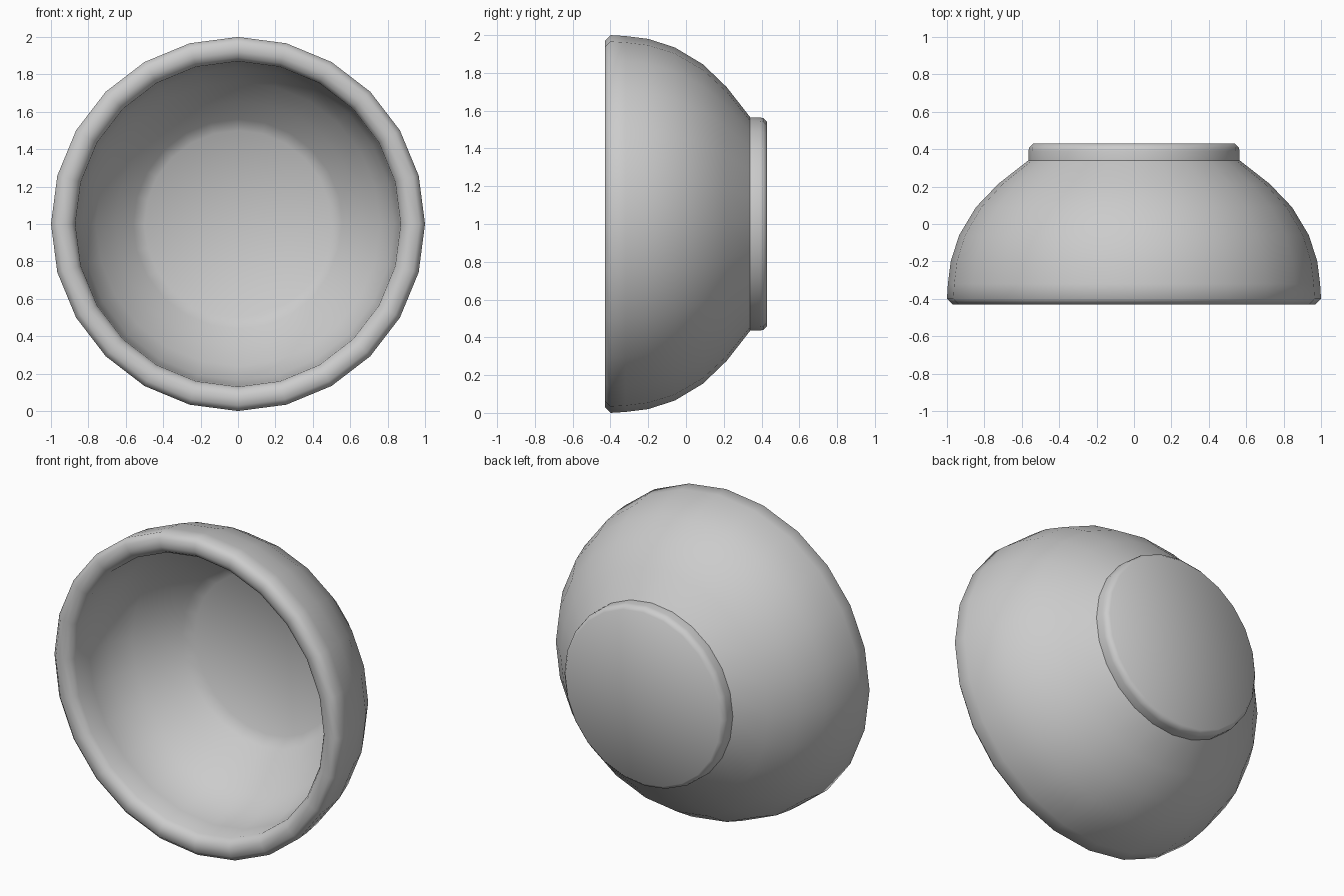
import bpy, bmesh, math

if "Cube" in bpy.data.objects:
    bpy.data.objects.remove(bpy.data.objects["Cube"])

SEGMENTS = 24

# Lathe profile as (radius, y): inner floor, inner wall, rolled rim, outer wall, foot
PROFILE = [
    (0.0, 0.285), (0.50, 0.285), (0.56, 0.24), (0.655, 0.14), (0.76, 0.03), (0.835, -0.10),
    (0.865, -0.25), (0.87, -0.385),
    (0.89, -0.415), (0.92, -0.43), (0.97, -0.43), (1.0, -0.40),
    (0.995, -0.32), (0.98, -0.20), (0.935, -0.06), (0.845, 0.09), (0.725, 0.215),
    (0.565, 0.34),
    (0.565, 0.39), (0.56, 0.41), (0.54, 0.43), (0.0, 0.43),
]


def lathe(name, profile, segments, height):
    """Spin a profile around the y axis through z = height."""
    bm = bmesh.new()
    rings = []
    for r, y in profile:
        count = segments if r > 0 else 1
        ring = []
        for i in range(count):
            a = 2 * math.pi * i / segments
            ring.append(bm.verts.new((r * math.sin(a), y, height + r * math.cos(a))))
        rings.append(ring)
    for a, b in zip(rings, rings[1:]):
        for i in range(segments):
            j = (i + 1) % segments
            quad = [a[i % len(a)], a[j % len(a)], b[j % len(b)], b[i % len(b)]]
            bm.faces.new(list(dict.fromkeys(quad)))
    bmesh.ops.recalc_face_normals(bm, faces=bm.faces)
    mesh = bpy.data.meshes.new(name)
    bm.to_mesh(mesh)
    bm.free()
    obj = bpy.data.objects.new(name, mesh)
    bpy.context.collection.objects.link(obj)
    return obj


# Bowl tipped on its side, opening towards the front
bowl = lathe("bowl", PROFILE, SEGMENTS, 1.0)
bpy.context.view_layer.objects.active = bowl
bowl.select_set(True)
bpy.ops.object.shade_smooth_by_angle(angle=math.radians(50))
